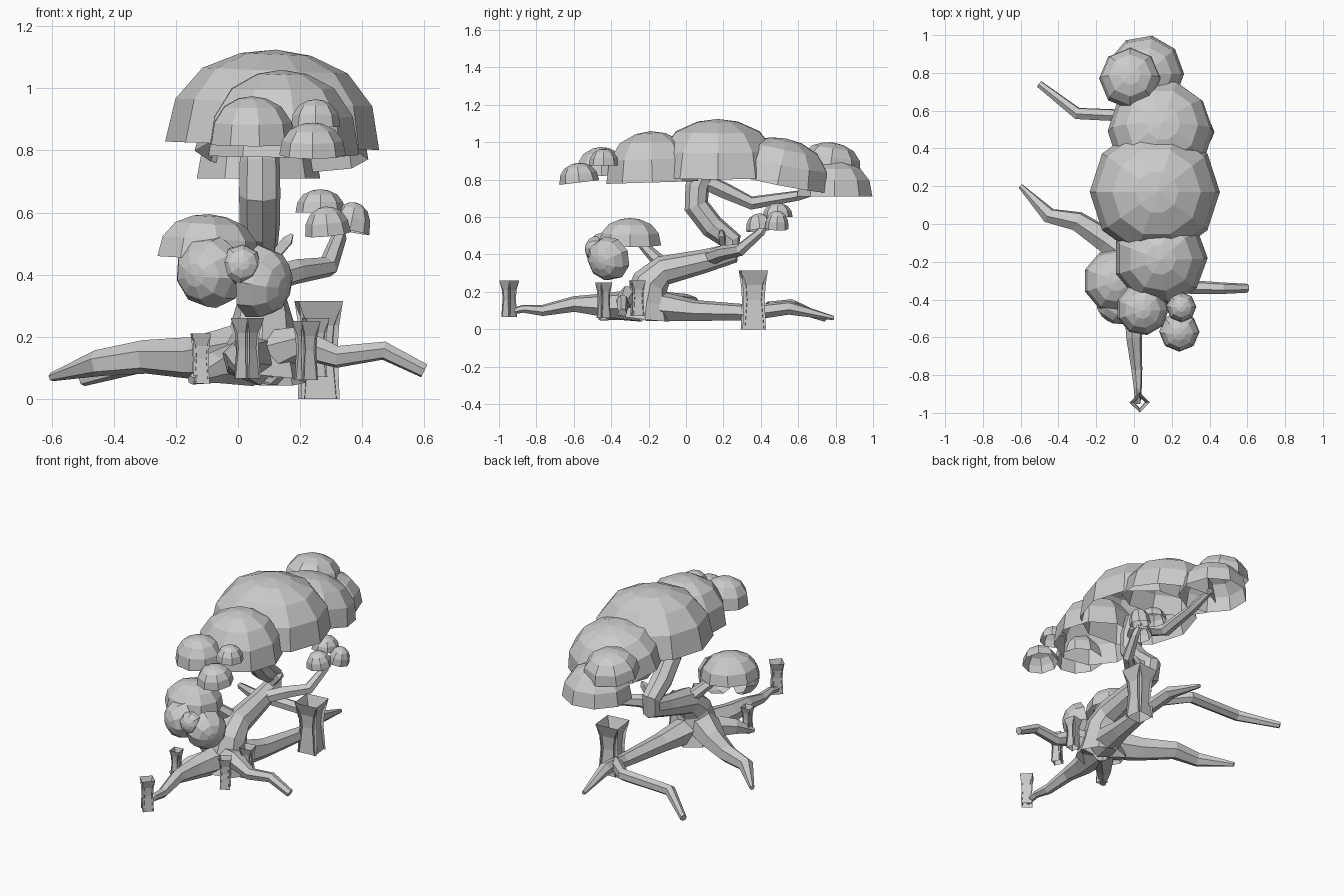
import bpy, bmesh, math
from mathutils import Vector, Matrix

if "Cube" in bpy.data.objects:
    bpy.data.objects.remove(bpy.data.objects["Cube"])


def finish(bm, name):
    bmesh.ops.recalc_face_normals(bm, faces=bm.faces)
    me = bpy.data.meshes.new(name)
    bm.to_mesh(me)
    bm.free()
    ob = bpy.data.objects.new(name, me)
    bpy.context.collection.objects.link(ob)
    return ob


def dome(name, c, r, h, axis=(0, 0, 1), sides=9):
    """Hollow faceted leaf cap standing on its rim centre c."""
    bm = bmesh.new()
    rings = []
    for k, f in [(1, 0), (.92, .45), (.68, .78), (.33, .95)]:
        rings.append([bm.verts.new((r * k * math.cos(2 * math.pi * i / sides),
                                    r * k * math.sin(2 * math.pi * i / sides), h * f))
                      for i in range(sides)])
    top = bm.verts.new((0, 0, h))
    for a, b in zip(rings, rings[1:]):
        for i in range(sides):
            j = (i + 1) % sides
            bm.faces.new((a[i], a[j], b[j], b[i]))
    for i in range(sides):
        bm.faces.new((rings[-1][i], rings[-1][(i + 1) % sides], top))
    ob = finish(bm, name)
    q = Vector((0, 0, 1)).rotation_difference(Vector(axis).normalized())
    ob.matrix_world = Matrix.Translation(c) @ q.to_matrix().to_4x4()


def limb(name, pts, sides=6):
    """Tapering tube through (x, y, z, radius) points, open at the root end."""
    bm = bmesh.new()
    P = [Vector(p[:3]) for p in pts]
    rings, side, prev = [], None, None
    for i, p in enumerate(P):
        t = (P[min(i + 1, len(P) - 1)] - P[max(i - 1, 0)]).normalized()
        if side is None:
            side = t.orthogonal().normalized()
        else:
            side = prev.rotation_difference(t) @ side
        prev, up = t, t.cross(side)
        rings.append([bm.verts.new(p + pts[i][3] * (math.cos(a) * side + math.sin(a) * up))
                      for a in (2 * math.pi * k / sides for k in range(sides))])
    for a, b in zip(rings, rings[1:]):
        for k in range(sides):
            j = (k + 1) % sides
            bm.faces.new((a[k], a[j], b[j], b[k]))
    bm.faces.new(rings[-1])
    finish(bm, name)


def tuft(name, x, y, z0, z1, w, turn):
    """Grass tuft: four cards around a square, pinched in the middle, flared on top."""
    bm = bmesh.new()
    h = z1 - z0
    for k in range(4):
        a = turn + k * math.pi / 2
        d, n = Vector((math.cos(a), math.sin(a), 0)), Vector((-math.sin(a), math.cos(a), 0))
        rows = []
        for f, s, o in [(0, .66, .27), (.5, .6, .2), (.75, .65, .23), (1, .75, .38)]:
            mid = Vector((x, y, z0 + h * f)) + n * w * o
            rows.append((bm.verts.new(mid - d * w / 2 * s), bm.verts.new(mid + d * w / 2 * s)))
        for p, q in zip(rows, rows[1:]):
            bm.faces.new((p[0], p[1], q[1], q[0]))
    finish(bm, name)


# Leaf canopy: rim centre, radius, height, axis, sides
for i, d in enumerate([
    ((.11, .17, .815), .345, .31, (.04, 0, 1), 10),
    ((.14, .49, .785), .28, .24, (.05, .2, 1), 10),
    ((.14, -.18, .785), .25, .275, (0, -.03, 1), 9),
    ((-.02, .77, .86), .165, .14, (0, .15, 1), 8),
    ((.06, .795, .71), .205, .19, (0, 0, 1), 9),
    ((.045, -.45, .82), .14, .155, (0, -.05, 1), 9),
    ((.25, -.44, .875), .08, .09, (0, 0, 1), 8),
    ((.24, -.57, .785), .107, .105, (0, -.12, 1), 8),
]):
    dome("canopy_leaves_%d" % i, *d)

# Low front clump
for i, d in enumerate([
    ((-.10, -.30, .45), .17, .145, (.06, 0, 1), 9),
    ((-.08, -.41, .41), .118, .12, (-.5, -.8, -.1), 9),
    ((.055, -.405, .38), .12, .118, (.85, -.5, -.2), 9),
    ((.01, -.475, .43), .068, .065, (.1, -1, .1), 8),
]):
    dome("low_leaves_%d" % i, *d)

# Small side clump
for i, d in enumerate([
    ((.265, .49, .60), .08, .075, (0, 0, 1), 8),
    ((.29, .395, .53), .074, .09, (-.1, -.1, 1), 8),
    ((.36, .485, .54), .064, .095, (.2, .05, 1), 8),
]):
    dome("side_leaves_%d" % i, *d)

# Bent trunk and branches
limb("trunk", [(.07, -.22, .06, .15), (.075, -.21, .15, .12), (.08, -.19, .25, .10),
               (.08, -.12, .315, .08), (.08, .1, .365, .063), (.075, .24, .405, .057),
               (.07, .245, .47, .057), (.07, .14, .55, .065), (.07, .055, .66, .067),
               (.07, .06, .76, .065), (.07, .10, .86, .06)], 8)
limb("upper_branch", [(.07, .08, .80, .045), (.06, .20, .745, .045), (.05, .35, .675, .037),
                      (.05, .6, .715, .028), (.05, .76, .76, .02)])
limb("side_branch", [(.09, .12, .38, .042), (.19, .20, .41, .04), (.29, .29, .425, .034),
                     (.325, .40, .52, .025), (.32, .44, .58, .018)])
limb("low_branch", [(.06, -.12, .34, .04), (-.02, -.2, .42, .03), (-.08, -.27, .49, .02)])
limb("broken_twig", [(.10, .2, .44, .02), (.16, .19, .51, .022), (.175, .19, .53, .006)], 4)

# Roots
limb("left_root", [(.02, -.2, .15, .095), (-.14, -.09, .13, .07), (-.3, .015, .135, .055),
                   (-.45, .045, .115, .043), (-.6, .2, .07, .014)])
limb("back_root", [(.08, -.2, .13, .09), (.14, .05, .10, .058), (.19, .36, .09, .042),
                   (.18, .55, .115, .038), (.16, .79, .06, .012)])
limb("back_left_root", [(.18, .44, .11, .038), (.04, .57, .125, .036), (-.3, .585, .12, .034),
                        (-.5, .74, .06, .02)])
limb("front_root", [(.05, -.24, .13, .09), (.01, -.45, .13, .063), (0, -.6, .135, .043),
                    (.015, -.77, .10, .03), (.02, -.87, .11, .022), (.02, -.95, .09, .015)])
limb("right_root", [(.08, -.25, .14, .08), (.2, -.31, .18, .055), (.32, -.335, .135, .037),
                    (.47, -.34, .155, .031), (.6, -.34, .09, .024)])
limb("small_root", [(.04, -.24, .12, .08), (-.08, -.37, .10, .05), (-.15, -.46, .06, .015)])

# Grass tufts
for i, t in enumerate([(.03, -.945, .065, .26, .10, .8), (-.12, -.44, .05, .21, .08, .1),
                       (.22, -.44, .06, .25, .09, .5), (.25, -.26, .07, .26, .10, .2),
                       (.26, .36, .0, .315, .19, .1)]):
    tuft("grass_tuft_%d" % i, *t)
